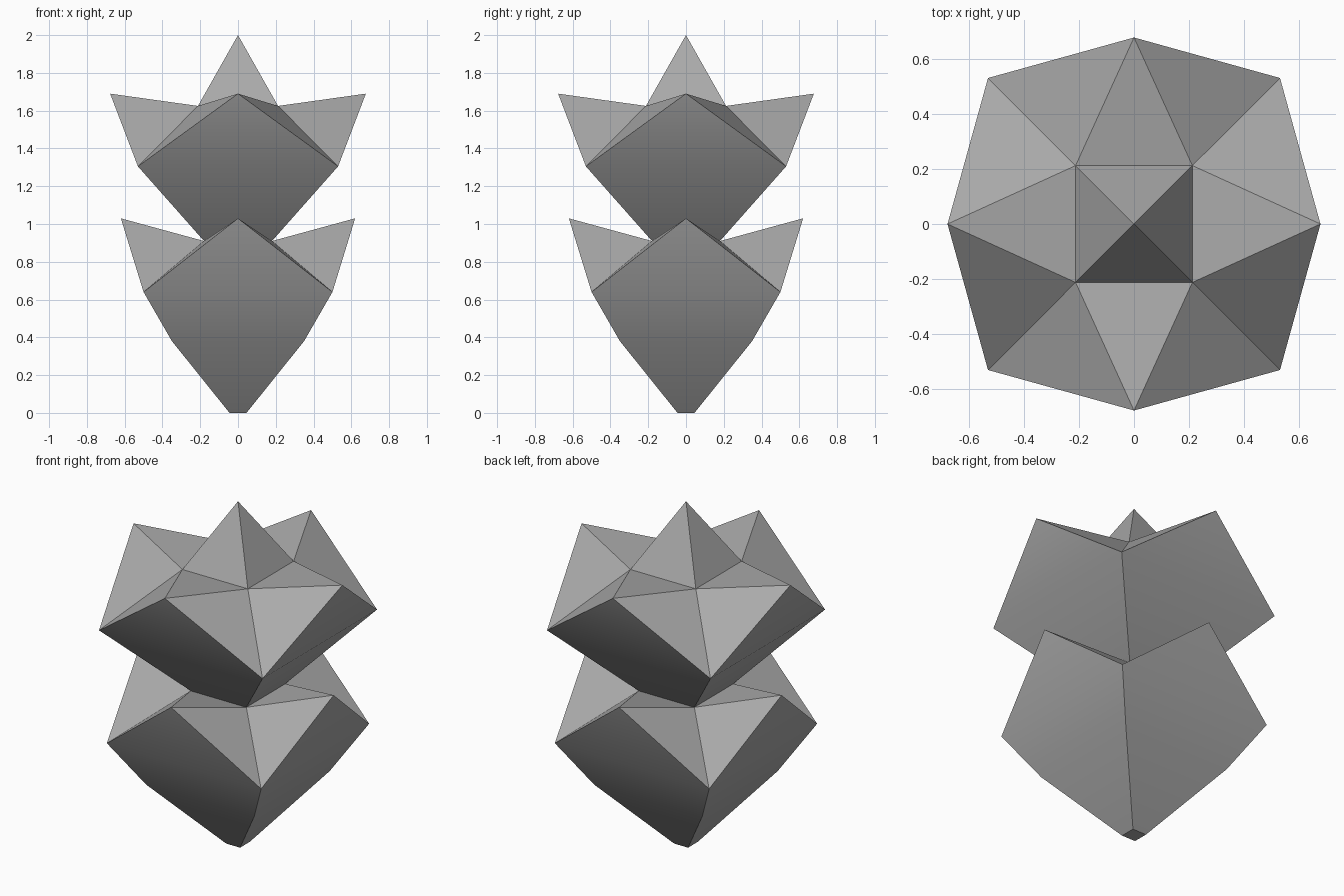
import bpy, bmesh, math

cube = bpy.data.objects.get("Cube")
if cube:
    bpy.data.objects.remove(cube, do_unlink=True)

grey = bpy.data.materials.new("stone grey")
grey.use_nodes = True
colour = (0.4, 0.4, 0.4, 1)
grey.diffuse_color = colour
grey.node_tree.nodes["Principled BSDF"].inputs["Base Color"].default_value = colour


def ring(bm, half, z):
    """Four corners of a square, counter-clockwise from the front left corner."""
    return [bm.verts.new((sx * half, sy * half, z))
            for sx, sy in ((-1, -1), (1, -1), (1, 1), (-1, 1))]


def tier(name, walls, tip, inner, apex=None, base=False):
    """Flaring square cup with four pointed petals folded in to an inner square."""
    bm = bmesh.new()
    rings = [ring(bm, *w) for w in walls]
    hub = ring(bm, *inner)
    rim = rings[-1]
    reach, tip_z = tip
    top = bm.verts.new((0, 0, apex)) if apex else None

    for i, (dx, dy) in enumerate(((0, -1), (1, 0), (0, 1), (-1, 0))):
        j = (i + 1) % 4
        # Outer wall
        for low, high in zip(rings, rings[1:]):
            bm.faces.new((low[i], low[j], high[j], high[i]))
        # Petal: outer face, then the folds on its inner side
        point = bm.verts.new((dx * reach, dy * reach, tip_z))
        bm.faces.new((rim[i], rim[j], point))
        bm.faces.new((point, rim[j], hub[j]))
        bm.faces.new((point, hub[j], hub[i]))
        bm.faces.new((point, hub[i], rim[i]))
        # Central pyramid
        if top:
            bm.faces.new((hub[i], hub[j], top))
    if base:
        bm.faces.new(rings[0][::-1])

    mesh = bpy.data.meshes.new(name)
    bm.to_mesh(mesh)
    bm.free()
    mesh.materials.append(grey)
    obj = bpy.data.objects.new(name, mesh)
    bpy.context.collection.objects.link(obj)
    bpy.ops.object.select_all(action='DESELECT')
    obj.select_set(True)
    bpy.context.view_layer.objects.active = obj
    bpy.ops.object.shade_smooth_by_angle(angle=math.radians(28))
    return obj


waist = (0.18, 0.91)
tier("lower_tier", [(0.045, 0), (0.35, 0.38), (0.5, 0.64)],
     tip=(0.62, 1.03), inner=waist, base=True)
tier("upper_tier", [waist, (0.53, 1.305)],
     tip=(0.677, 1.69), inner=(0.212, 1.625), apex=2.0)
